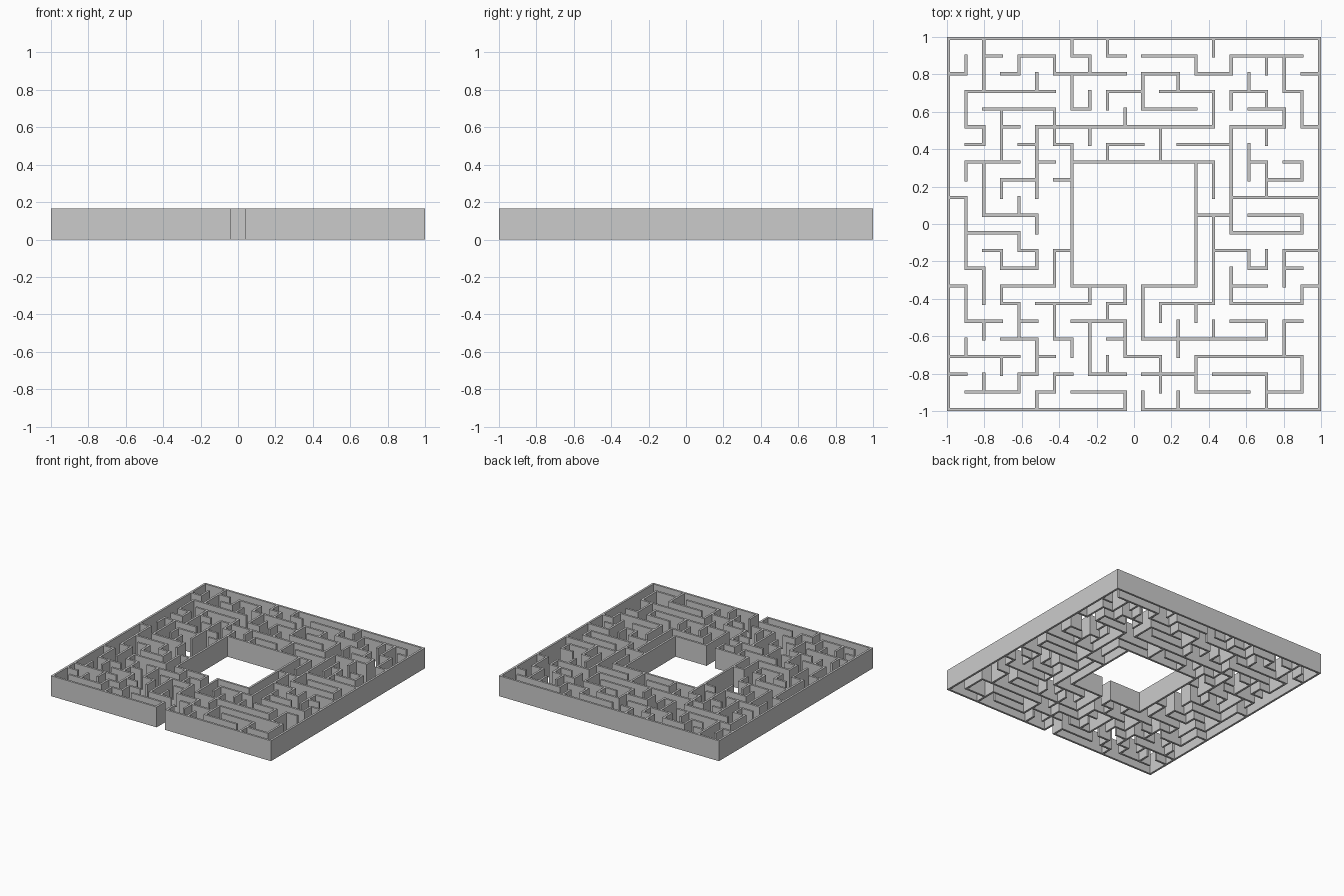
import bpy, bmesh

if "Cube" in bpy.data.objects:
    bpy.data.objects.remove(bpy.data.objects["Cube"])

N = 21                # cells per side
T = 0.017             # wall thickness
H = 0.167             # wall height
STEP = (2 - T) / N
solid = set()         # solid tiles: even index = wall line, odd index = corridor


def wall(x, y, *moves):
    """Draw a wall path from grid point (x from left, y from back);
    moves alternate along x and along y, in cells."""
    for k, m in enumerate(moves):
        s = 1 if m >= 0 else -1
        for n in range(2 * abs(m) + 1):
            d = n * s
            solid.add((2 * x, 2 * y + d) if k % 2 else (2 * x + d, 2 * y))
        x, y = (x, y + m) if k % 2 else (x + m, y)


# outer wall with front entrance, inner room with its doorway
wall(10, 21, -10, -21, 21, 21, -10)
wall(10, 15, 0, -1, -3, -7, 7, 7, -3, 3, 7)

# back side walls
wall(2, 0, 0, 3)
wall(2, 1, 1)
wall(7, 0, 0, 1, 1, 1)
wall(9, 0, 0, 1, 1)
wall(15, 0, 0, 1)
wall(0, 2, 1, -1)
wall(3, 2, 1, -1, 2, 1, 4)
wall(11, 1, 3, 1, 2, -1, 3, 2, 1, 2, 1)
wall(19, 1, 1)
wall(18, 1, 0, 1)
wall(21, 2, -1)
wall(5, 2, 0, 1)
wall(7, 2, 0, 2, 1, -1)
wall(14, 4, -3, -2, 2, 1)
wall(17, 2, 0, 1)
wall(6, 3, -5, 2, 1, 1, -1)
wall(11, 3, -2, 1)
wall(12, 3, 3, 2, -10, 4)
wall(16, 4, 0, -1, 2, 1)
wall(2, 4, 4, 1)
wall(3, 4, 0, 3)
wall(10, 4, 0, 1)
wall(17, 4, 2, 1, -3, 6, 4, -1, -3)
wall(3, 5, 1)
wall(6, 5, 0, 1, 1, 1)
wall(8, 5, 0, 1)
wall(12, 5, 0, 2)
wall(18, 5, 0, 1)
wall(4, 6, 1)
wall(11, 6, -2, 1)
wall(13, 6, 3)

# left side walls
wall(4, 7, -3, 1)
wall(5, 7, 1)
wall(2, 7, 0, 3, 3, 1)
wall(5, 8, -2, 1)
wall(6, 8, 1)
wall(0, 9, 1, 4, 1, 2)
wall(4, 9, 0, 1)
wall(1, 11, 3, 1, 1, 1, -2, -1, -1)
wall(7, 12, -1, 2, -3, 1, 1, 2)

# right side walls
wall(14, 7, 1, 2)
wall(17, 6, 0, 2)
wall(17, 7, 1, 2)
wall(18, 8, 2, -1, -1)
wall(16, 9, 5)
wall(14, 10, 2)
wall(15, 10, 0, 5, -3, 1)
wall(15, 12, 2, 1, 1, -1)
wall(21, 12, -2, 2)
wall(19, 13, 1)
wall(16, 13, 0, 2, 4, -1, 1)
wall(16, 14, 2)

# front left walls
wall(0, 14, 1, 2, 2)
wall(2, 16, 0, 1)
wall(5, 15, 3, -1)
wall(6, 15, 0, 2, 1, 1)
wall(10, 15, -1, 1)
wall(4, 16, 1)
wall(7, 16, 3, 2, 2, 2)
wall(8, 16, 0, 3)
wall(9, 17, 1)
wall(1, 17, 0, 1)
wall(3, 17, 2, 2, -1, 1, -3)
wall(0, 18, 4)
wall(3, 18, 0, 1)
wall(5, 18, 1)
wall(9, 18, 0, 1)
wall(8, 19, 2)
wall(0, 19, 1)
wall(2, 19, 0, 1)
wall(7, 19, -1, 1, -1, 1)
wall(7, 20, 3, 1)

# front right walls
wall(14, 15, 0, 1)
wall(13, 16, 0, 2)
wall(15, 16, 0, 1)
wall(16, 16, 2, 1)
wall(19, 16, 1)
wall(19, 16, 0, 2)
wall(14, 18, 6, 2, -2)
wall(14, 18, 0, 2, 3)
wall(11, 19, 3)
wall(15, 19, 3, 2)
wall(11, 20, 0, 1)
wall(13, 20, 0, 1)


def edge(k):
    """Position of the k-th tile boundary."""
    return -1 + (k // 2) * STEP + (k % 2) * T


# skin the solid tiles into one clean wall mesh without inner faces
bm = bmesh.new()
cache = {}


def vert(i, j, z):
    if (i, j, z) not in cache:
        cache[i, j, z] = bm.verts.new((edge(i), -edge(j), z))
    return cache[i, j, z]


for i, j in sorted(solid):
    ring = [(i, j), (i, j + 1), (i + 1, j + 1), (i + 1, j)]
    sides = [(i - 1, j), (i, j + 1), (i + 1, j), (i, j - 1)]
    bm.faces.new([vert(*p, H) for p in ring])
    bm.faces.new([vert(*p, 0) for p in reversed(ring)])
    for k in range(4):
        if sides[k] not in solid:
            p, q = ring[k], ring[(k + 1) % 4]
            bm.faces.new([vert(*p, 0), vert(*q, 0), vert(*q, H), vert(*p, H)])

mesh = bpy.data.meshes.new("maze_walls")
bm.to_mesh(mesh)
bm.free()
bpy.context.collection.objects.link(bpy.data.objects.new("maze_walls", mesh))
